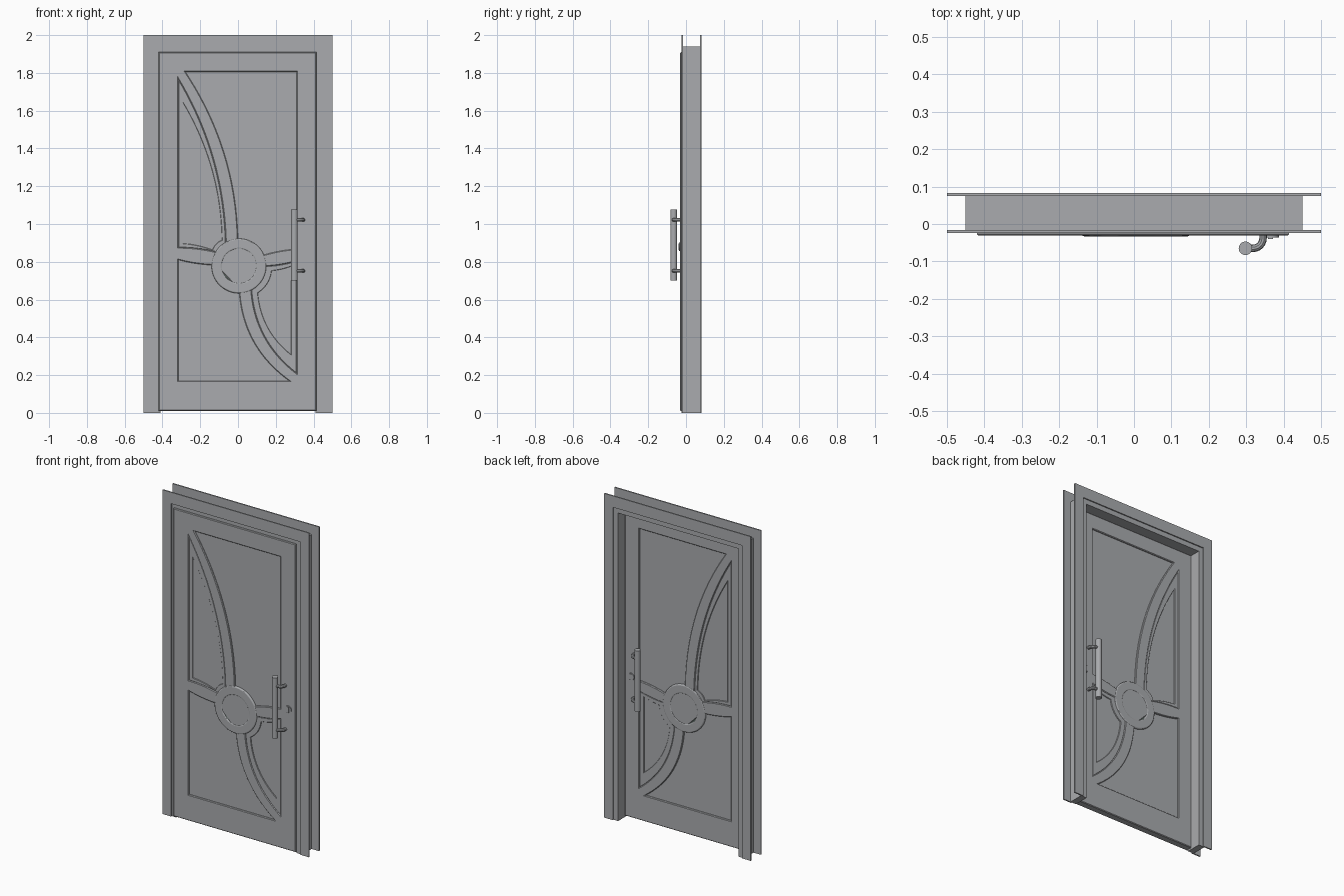
import bpy
from math import pi, sin, cos, hypot
from mathutils import Vector

old = bpy.data.objects.get("Cube")
if old:
    bpy.data.objects.remove(old)


def material(name, rgb):
    m = bpy.data.materials.new(name)
    m.use_nodes = True
    m.diffuse_color = (*rgb, 1)
    m.node_tree.nodes["Principled BSDF"].inputs["Base Color"].default_value = (*rgb, 1)
    return m


GREY = material("grey paint", (0.40, 0.41, 0.425))
GREEN = material("green glass", (0.26, 0.44, 0.34))


def box(name, x0, x1, y0, y1, z0, z1):
    bpy.ops.mesh.primitive_cube_add(size=1, location=((x0 + x1) / 2, (y0 + y1) / 2, (z0 + z1) / 2))
    ob = bpy.context.object
    ob.name = name
    ob.scale = (x1 - x0, y1 - y0, z1 - z0)
    ob.data.materials.append(GREY)


def cylinder(name, r, depth, loc, along_y=False, mat=GREY):
    bpy.ops.mesh.primitive_cylinder_add(vertices=40, radius=r, depth=depth, location=loc,
                                        rotation=(pi / 2 if along_y else 0, 0, 0))
    ob = bpy.context.object
    ob.name = name
    ob.data.materials.append(mat)
    bpy.ops.object.shade_smooth_by_angle()


def to_mesh(name, curve):
    ob = bpy.data.objects.new(name, curve)
    bpy.context.collection.objects.link(ob)
    curve.materials.append(GREY)
    bpy.ops.object.select_all(action="DESELECT")
    ob.select_set(True)
    bpy.context.view_layer.objects.active = ob
    return ob


def finish():
    bpy.ops.object.convert(target="MESH")
    bpy.ops.object.shade_smooth_by_angle()


def plate(name, outlines, y0, y1, chamfer, rounds=0):
    """Flat plate from closed x-z outlines (inner ones are holes)."""
    cu = bpy.data.curves.new(name, "CURVE")
    cu.dimensions = "2D"
    cu.fill_mode = "BOTH"
    cu.extrude = (y1 - y0) / 2 - chamfer
    cu.bevel_depth = chamfer
    cu.bevel_resolution = rounds
    cu.offset = -chamfer
    for pts in outlines:
        s = cu.splines.new("POLY")
        s.points.add(len(pts) - 1)
        for p, (x, z) in zip(s.points, pts):
            p.co = (x, z, 0, 1)
        s.use_cyclic_u = True
    ob = to_mesh(name, cu)
    ob.location.y = (y0 + y1) / 2
    ob.rotation_euler.x = pi / 2
    finish()


def outline(*corners):
    """Corners are (x, z, sag): sag bows the edge to the next corner to its left."""
    pts = []
    for i, (x, z, sag) in enumerate(corners):
        a, b = Vector((x, z)), Vector(corners[(i + 1) % len(corners)][:2])
        if not sag:
            pts.append(a)
            continue
        d = b - a
        n = Vector((-d.y, d.x)).normalized()
        steps = 20
        pts += [a + d * (k / steps) + n * sag * 4 * (k / steps) * (1 - k / steps)
                for k in range(steps)]
    return [tuple(p) for p in pts]


def circle(r):
    return [(CX + r * cos(2 * pi * k / 64), CZ + r * sin(2 * pi * k / 64)) for k in range(64)]


CX, CZ = 0.005, 0.778

# Frame: lining plus front and back casings
for side, a, b in (("right", -1, -1), ("left", 1, 1)):
    xs = sorted((0.41 * a, 0.45 * b))
    box(side + "_jamb", *xs, -0.017, 0.076, 0, 1.94)
    xs = sorted((0.44 * a, 0.5 * b))
    box(side + "_front_casing", *xs, -0.024, -0.016, 0, 2)
    box(side + "_back_casing", *xs, 0.075, 0.083, 0, 2)
box("head_jamb", -0.41, 0.41, -0.017, 0.076, 1.9, 1.94)
box("head_front_casing", -0.44, 0.44, -0.024, -0.016, 1.93, 2)
box("head_back_casing", -0.44, 0.44, 0.075, 0.083, 1.93, 2)

# Panel openings between the sweeping bands
upper_large = outline((-0.278, 1.805, 0), (0.31, 1.805, 0), (0.31, 0.868, -0.006),
                      (0.115, 0.83, 0), (0.0, 0.9, -0.07))
upper_small = outline((-0.315, 1.765, 0.06), (-0.065, 0.89, 0), (-0.115, 0.852, -0.006),
                      (-0.315, 0.876, 0))
lower_large = outline((-0.315, 0.81, -0.006), (-0.12, 0.782, 0), (0.005, 0.655, -0.066),
                      (0.27, 0.17, 0), (-0.315, 0.17, 0))
lower_small = outline((0.31, 0.21, 0.06), (0.07, 0.67, 0), (0.125, 0.775, -0.006),
                      (0.31, 0.803, 0))
# Inner edges of the mouldings in the two small panels
upper_inner = outline((-0.29, 1.64, 0.05), (-0.085, 0.915, -0.008), (-0.135, 0.863, -0.006),
                      (-0.29, 0.897, 0))
lower_inner = outline((0.28, 0.31, 0.04), (0.105, 0.635, -0.016), (0.178, 0.752, -0.003),
                      (0.28, 0.775, 0))

# Door leaf: core with a pierced facing on each side
box("door_core", -0.409, 0.409, -0.022, 0.004, 0.01, 1.9)
for side, y0, y1, x0, x1, top in (("front", -0.031, -0.018, -0.42, 0.415, 1.91),
                                  ("back", 0.0, 0.013, -0.409, 0.409, 1.899)):
    edge = [(x0, 0.01), (x1, 0.01), (x1, top), (x0, top)]
    plate(side + "_facing", [edge, upper_large, upper_small, lower_large, lower_small],
          y0, y1, 0.004)
    inset = 0.003
    plate(side + "_upper_moulding", [upper_small, upper_inner], y0 + inset, y1 - inset, 0.002)
    plate(side + "_lower_moulding", [lower_small, lower_inner], y0 + inset, y1 - inset, 0.002)

# Round window
plate("window_ring", [circle(0.145), circle(0.09)], -0.033, 0.015, 0.007, 2)
cylinder("window_glass", 0.092, 0.034, (CX, -0.009, CZ), True, GREEN)

# Pull handles and lock on both faces
for side, s in (("front", -1), ("back", 1)):
    face = -0.009 + 0.022 * s
    bar_y = face + 0.034 * s
    cylinder(side + "_handle_bar", 0.018, 0.375, (0.298, bar_y, 0.888))
    for level, z in (("lower", 0.752), ("upper", 1.022)):
        cu = bpy.data.curves.new("arm", "CURVE")
        cu.dimensions = "3D"
        cu.bevel_depth = 0.01
        cu.bevel_resolution = 3
        cu.use_fill_caps = True
        sp = cu.splines.new("POLY")
        path = [(0.298, bar_y)]
        path += [(0.318 + 0.027 * sin(t * pi / 12), bar_y - s * 0.027 * (1 - cos(t * pi / 12)))
                 for t in range(7)]
        path.append((0.345, face - 0.002 * s))
        sp.points.add(len(path) - 1)
        for p, (x, y) in zip(sp.points, path):
            p.co = (x, y, z, 1)
        to_mesh(f"{side}_{level}_handle_arm", cu)
        finish()
    cylinder(side + "_lock_rose", 0.022, 0.01, (0.365, face, 0.88), True)
    box(side + "_lock_barrel", 0.358, 0.372, face - 0.009, face + 0.009, 0.862, 0.898)
